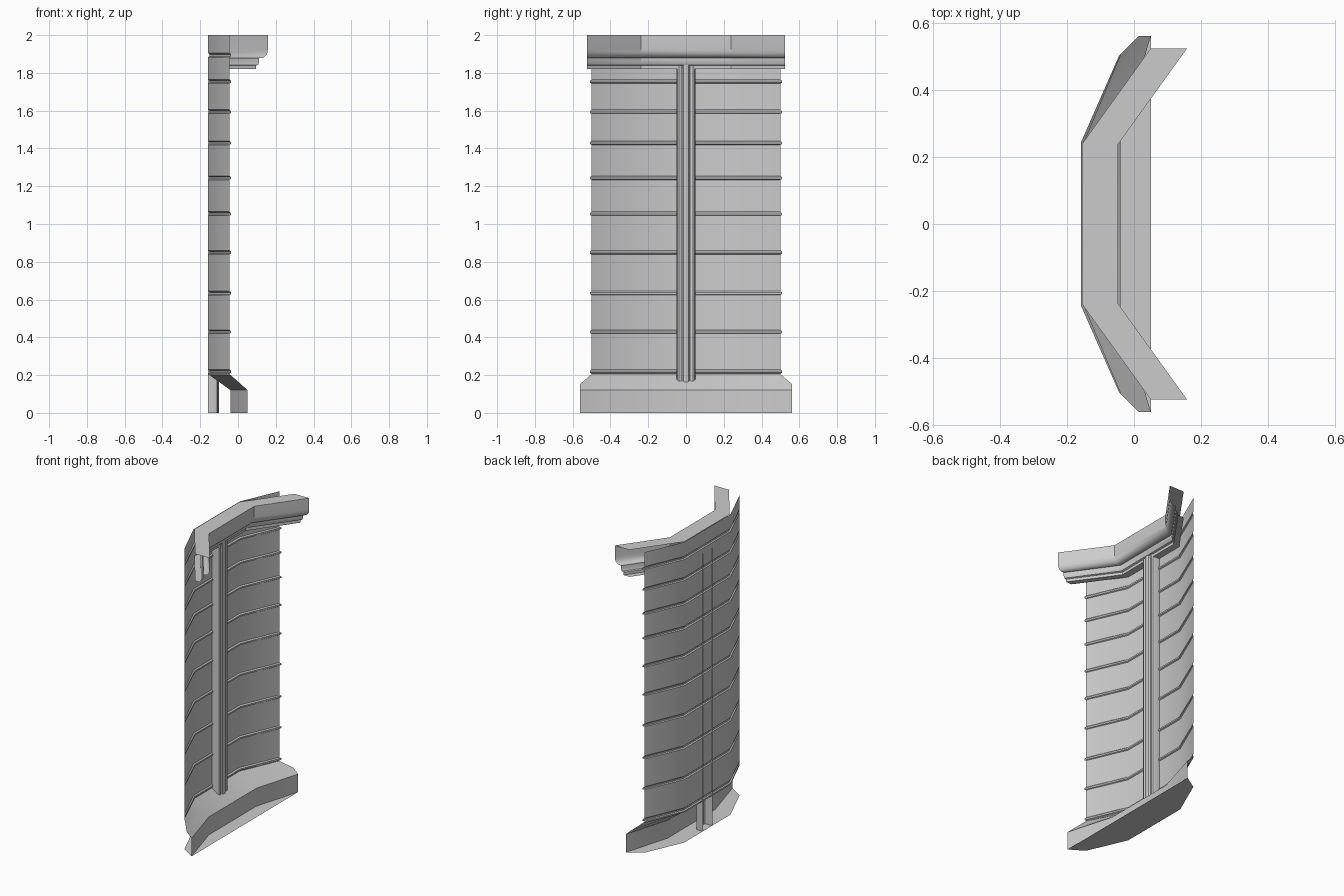
import bpy, bmesh, math

if "Cube" in bpy.data.objects:
    bpy.data.objects.remove(bpy.data.objects["Cube"])


def loft(name, rows, smooth=True):
    """Skin a grid of points; each row is one cross line of the surface."""
    bm = bmesh.new()
    vs = [[bm.verts.new(p) for p in r] for r in rows]
    for a, b in zip(vs, vs[1:]):
        for i in range(len(a) - 1):
            bm.faces.new((a[i], a[i + 1], b[i + 1], b[i]))
    me = bpy.data.meshes.new(name)
    bm.to_mesh(me)
    bm.free()
    ob = bpy.data.objects.new(name, me)
    bpy.context.collection.objects.link(ob)
    if smooth:
        bpy.ops.object.select_all(action='DESELECT')
        ob.select_set(True)
        bpy.context.view_layer.objects.active = ob
        bpy.ops.object.shade_smooth_by_angle(angle=math.radians(35))
    return ob


def bent(xe, ye, xf, yf, z):
    """Plan line with three facets: end, fold, fold, end."""
    return [(xe, -ye, z), (xf, -yf, z), (xf, yf, z), (xe, ye, z)]


# Wall sheet with narrow raised seams between the boards
seams = [0.22, 0.43, 0.635, 0.85, 1.055, 1.245, 1.43, 1.595, 1.755, 1.895]
levels = [(0.2, 0)]
for z in seams:
    levels += [(z - 0.011, 0), (z - 0.007, 0.008), (z + 0.003, 0.008), (z + 0.01, 0)]
levels.append((2.0, 0))
loft("wall_boards", [bent(-0.045 + d, 0.5 + d, -0.158 + d, 0.243 - d / 2, z)
                     for z, d in levels])

# Base skirt: sloped top, then a vertical front
skirt = [(-0.045, 0.5, -0.158, 0.243, 0.205), (0.015, 0.56, -0.085, 0.24, 0.153),
         (0.05, 0.56, -0.04, 0.25, 0.12), (0.05, 0.56, -0.04, 0.25, 0.0)]
loft("base_skirt", [bent(*r) for r in skirt])

# Floor plate under the base, straight along the front
back = bent(-0.045, 0.5, -0.158, 0.243, 0)
front = [(0.05, y, 0) for y in (-0.56, -0.243, 0.243, 0.56)]
loft("base_floor", [back, front], False)

# Cornice: open moulding, profile is (depth, height)
prof = [(0, 2.0), (0.108, 2.0), (0.108, 1.925)]
prof += [(0.07 + 0.038 * math.cos(t), 1.92 - 0.042 * math.sin(t))
         for t in (math.radians(a) for a in (18, 36, 54, 72, 90))]
prof += [(0.062, 1.878), (0.062, 1.855), (0.056, 1.842), (0.045, 1.838),
         (0.045, 1.82), (0.0, 1.82)]
loft("cornice", [bent(0.05 + d, 0.523, -0.155 + d, 0.238, z) for d, z in prof])

# Central pilaster with stepped, rounded face, running down inside the base
half = [(-0.16, 0.05), (-0.122, 0.05), (-0.11, 0.045), (-0.105, 0.036),
        (-0.107, 0.025), (-0.112, 0.02), (-0.103, 0.014), (-0.1, 0.006)]
section = [(x, -y) for x, y in half] + [(x, y) for x, y in reversed(half)]
loft("pilaster", [[(x, y, z) for x, y in section] for z in (0, 1.85)])
